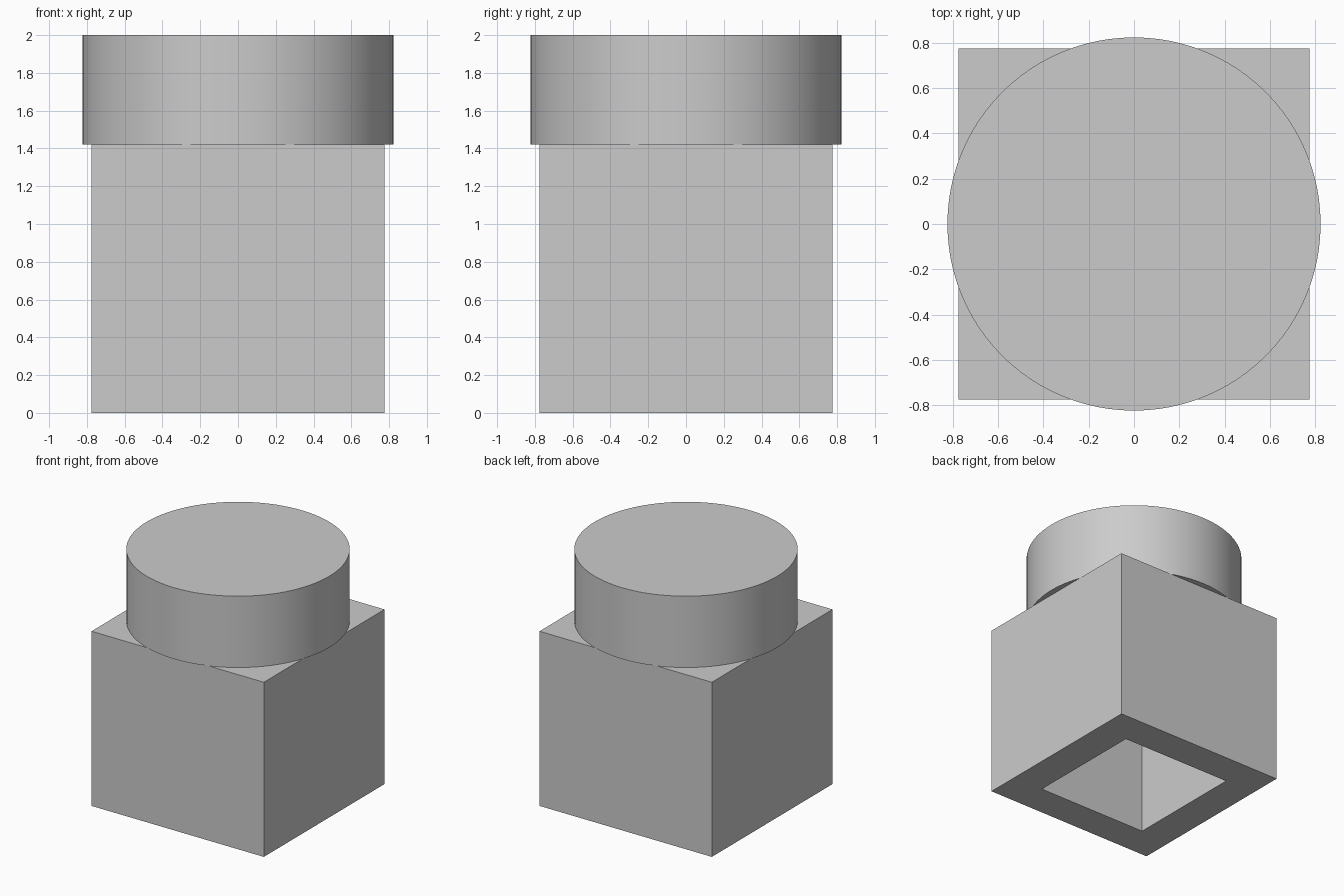
import bpy
import bmesh
from mathutils import Matrix, Vector

default = bpy.data.objects.get("Cube")
if default:
    bpy.data.objects.remove(default, do_unlink=True)

HALF = 0.775        # half width of the square base
SPLIT = 1.42        # height where the round cap starts
TOP = 2.0
RADIUS = 0.823
WALL = 0.388        # wall thickness around the square socket
DEPTH = 1.03        # socket depth

GREY = (0.6, 0.6, 0.6, 1)
grey = bpy.data.materials.new("light grey")
grey.use_nodes = True
grey.diffuse_color = GREY
grey.node_tree.nodes["Principled BSDF"].inputs["Base Color"].default_value = GREY


def make_object(name, bm):
    bmesh.ops.recalc_face_normals(bm, faces=bm.faces)
    mesh = bpy.data.meshes.new(name)
    bm.to_mesh(mesh)
    bm.free()
    mesh.materials.append(grey)
    obj = bpy.data.objects.new(name, mesh)
    bpy.context.collection.objects.link(obj)
    return obj


# Square base with a square socket sunk into its underside
bm = bmesh.new()
bmesh.ops.create_cube(bm, size=1, matrix=Matrix.Translation((0, 0, SPLIT / 2))
                      @ Matrix.Diagonal((2 * HALF, 2 * HALF, SPLIT, 1)))
floor = min(bm.faces, key=lambda f: f.calc_center_median().z)
bmesh.ops.inset_region(bm, faces=[floor], thickness=WALL)
sunk = bmesh.ops.extrude_discrete_faces(bm, faces=[floor])["faces"][0]
bmesh.ops.translate(bm, verts=sunk.verts, vec=Vector((0, 0, DEPTH)))
make_object("square_base", bm)

# Round cap, slightly wider than the base
bm = bmesh.new()
bmesh.ops.create_cone(bm, cap_ends=True, segments=96, radius1=RADIUS, radius2=RADIUS,
                      depth=TOP - SPLIT, matrix=Matrix.Translation((0, 0, (TOP + SPLIT) / 2)))
cap = make_object("round_cap", bm)
bpy.ops.object.select_all(action='DESELECT')
cap.select_set(True)
bpy.context.view_layer.objects.active = cap
bpy.ops.object.shade_smooth_by_angle()
